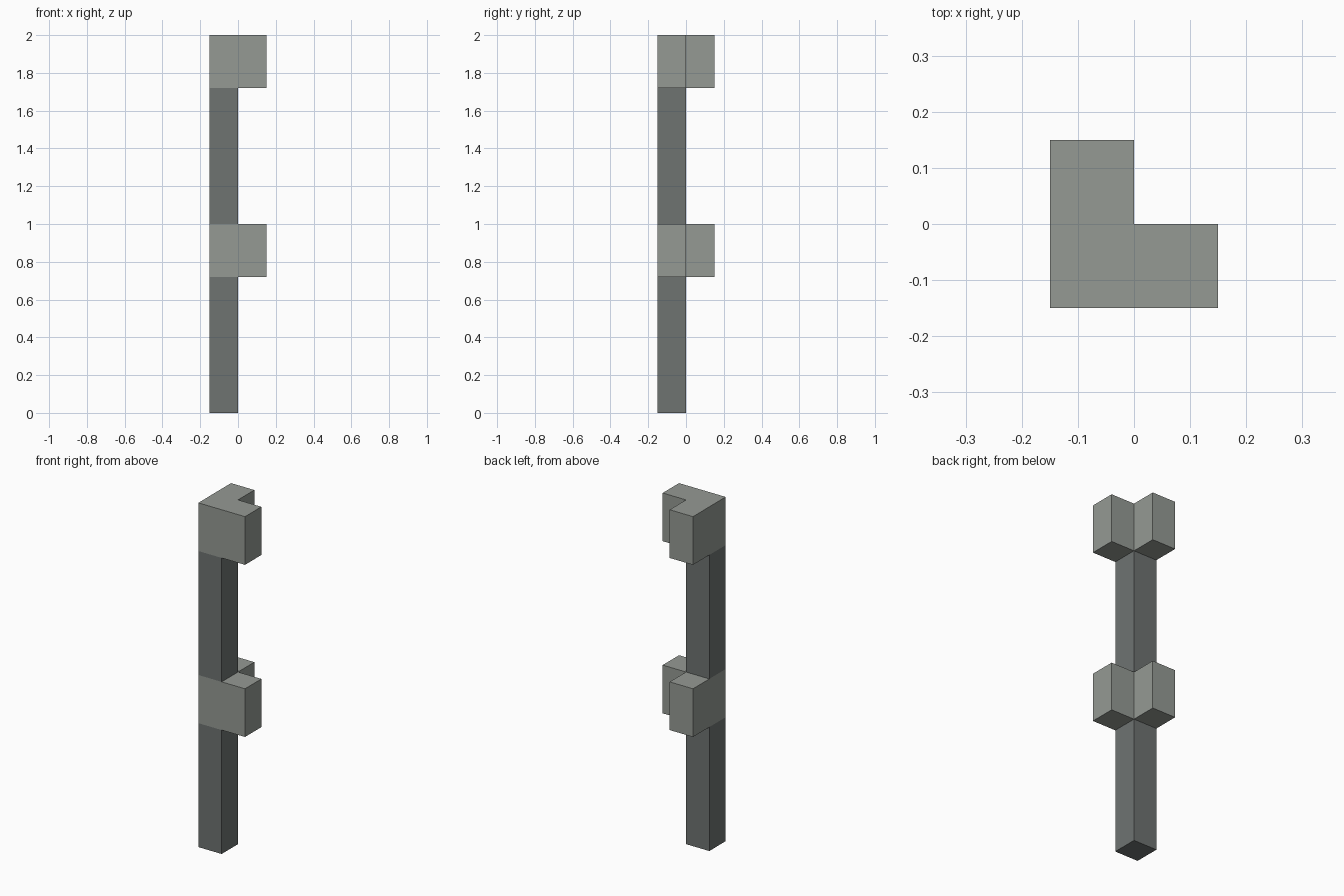
import bpy
import bmesh

cube = bpy.data.objects.get("Cube")
if cube:
    bpy.data.objects.remove(cube, do_unlink=True)


def make_material(name, rgb):
    mat = bpy.data.materials.new(name)
    mat.use_nodes = True
    colour = (*rgb, 1.0)
    mat.diffuse_color = colour
    bsdf = mat.node_tree.nodes["Principled BSDF"]
    bsdf.inputs["Base Color"].default_value = colour
    bsdf.inputs["Roughness"].default_value = 0.8
    return mat


def extrude_profile(name, profile, bottom, top, mat):
    """Extrude a flat outline upward into a closed solid."""
    bm = bmesh.new()
    base = bm.faces.new([bm.verts.new((x, y, bottom)) for x, y in profile])
    result = bmesh.ops.extrude_face_region(bm, geom=[base], use_keep_orig=True)
    verts = [v for v in result["geom"] if isinstance(v, bmesh.types.BMVert)]
    bmesh.ops.translate(bm, verts=verts, vec=(0, 0, top - bottom))
    bmesh.ops.recalc_face_normals(bm, faces=bm.faces[:])
    mesh = bpy.data.meshes.new(name)
    bm.to_mesh(mesh)
    bm.free()
    mesh.materials.append(mat)
    obj = bpy.data.objects.new(name, mesh)
    bpy.context.collection.objects.link(obj)
    return obj


light_grey = make_material("light grey", (0.30, 0.322, 0.296))
dark_grey = make_material("dark grey", (0.158, 0.172, 0.167))

R = 0.15
square = [(-R, -R), (0, -R), (0, 0), (-R, 0)]
corner = [(-R, -R), (R, -R), (R, 0), (0, 0), (0, R), (-R, R)]

# Two stacked sections: a square post topped by an L-shaped bracket
for level, bottom in (("lower", 0.0), ("upper", 1.0)):
    joint = bottom + 0.72
    extrude_profile(level + "_post", square, bottom, joint, dark_grey)
    extrude_profile(level + "_corner_bracket", corner, joint, bottom + 1.0, light_grey)
